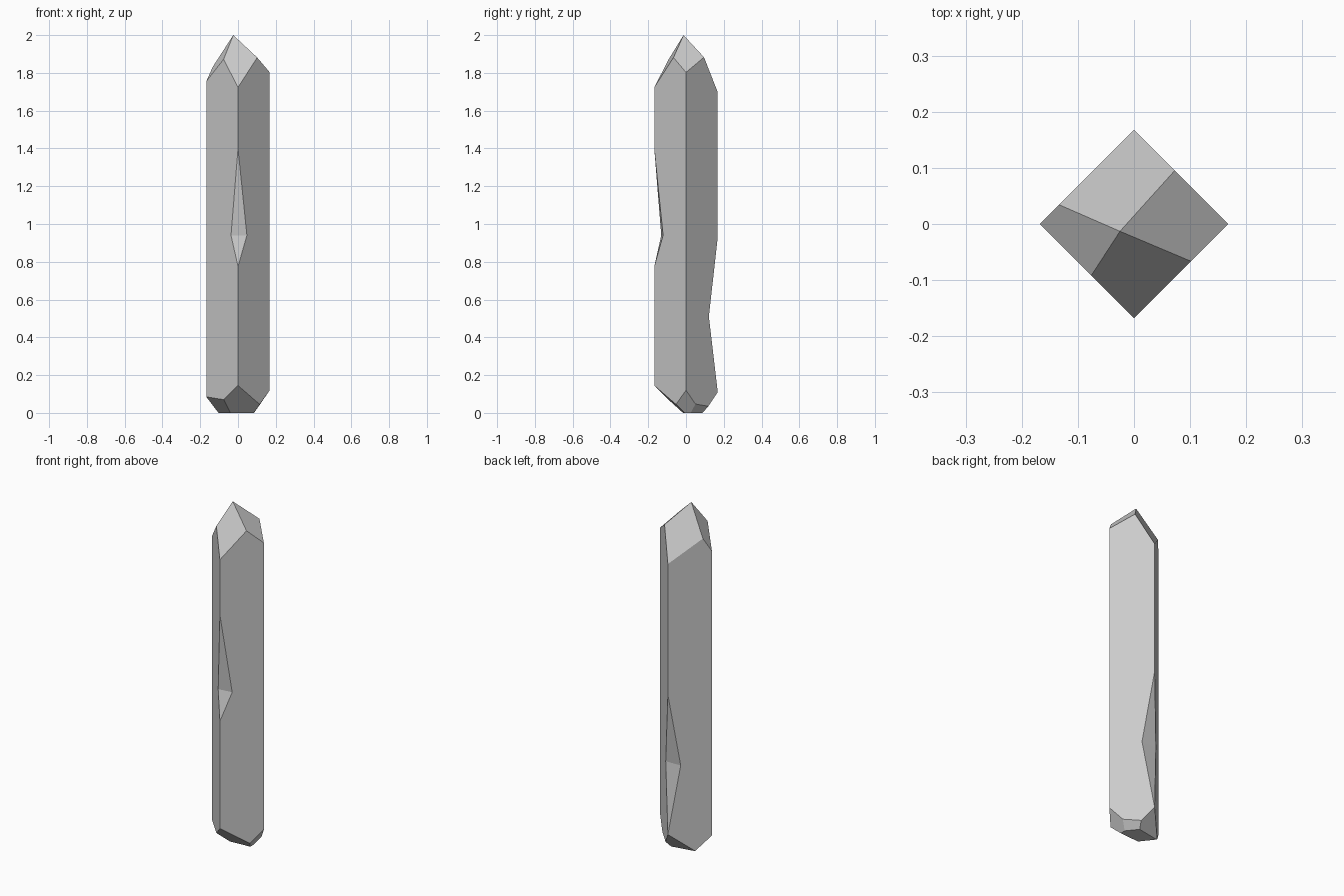
import bpy, bmesh
from mathutils import Vector

if "Cube" in bpy.data.objects:
    bpy.data.objects.remove(bpy.data.objects["Cube"])

R = 0.168
CENTRE = Vector((0, 0, 1))


def link(bm, name):
    bmesh.ops.recalc_face_normals(bm, faces=bm.faces)
    mesh = bpy.data.meshes.new(name)
    bm.to_mesh(mesh)
    bm.free()
    ob = bpy.data.objects.new(name, mesh)
    bpy.context.collection.objects.link(ob)
    return ob


def cut_facet(bm, a, b, c):
    """Slice off everything beyond the plane through three points and cap it."""
    a, b, c = Vector(a), Vector(b), Vector(c)
    n = (b - a).cross(c - a).normalized()
    if n.dot(a - CENTRE) < 0:
        n = -n
    geom = bm.verts[:] + bm.edges[:] + bm.faces[:]
    bmesh.ops.bisect_plane(bm, geom=geom, dist=1e-6, plane_co=a, plane_no=n,
                           clear_outer=True)
    rim = [e for e in bm.edges if e.is_boundary]
    if rim:
        bmesh.ops.holes_fill(bm, edges=rim, sides=0)


def notch_cutter(top, bottom, left, right):
    """Wedge whose inner edge runs left-right and opens out past the corner."""
    top, bottom, left, right = map(Vector, (top, bottom, left, right))
    mid = (left + right) / 2
    bm = bmesh.new()
    for side in (-2, 2):
        shift = (right - left) * side
        for p in (mid, mid + (top - mid) * 2.5, mid + (bottom - mid) * 2.5):
            bm.verts.new(p + shift)
    bmesh.ops.convex_hull(bm, input=bm.verts[:])
    ob = link(bm, "notch_cutter")
    ob.hide_render = True
    return ob


# Square shaft standing on its corner axes
bm = bmesh.new()
bmesh.ops.create_cone(bm, cap_ends=True, segments=4, radius1=R, radius2=R, depth=2.4)
for v in bm.verts:
    x, y = v.co.x, v.co.y
    if abs(abs(x) - abs(y)) < 1e-4:      # put corners on the x and y axes
        v.co.x, v.co.y = (x - y), (x + y)
        v.co.xy = v.co.xy.normalized() * R
    v.co.z += 1.2

# Pointed tip: four facets around an off-centre apex
apex = (-0.025, -0.013, 2.0)
ridge = [(-0.135, 0.035, 1.83), (0.075, 0.098, 1.88),
         (0.103, -0.067, 1.88), (-0.077, -0.093, 1.87)]
for i in range(4):
    cut_facet(bm, apex, ridge[i], ridge[(i + 1) % 4])

# Chipped foot: front, left, back, right and back-right facets
front_left, front_right = (-0.075, -0.093, 0.07), (0.115, -0.053, 0.045)
right_back, back_right = (0.118, 0.05, 0.047), (0.05, 0.118, 0.035)
for facet in [((0, -R, 0.145), front_left, front_right),
              ((-R, 0, 0.085), front_left, (-0.04, -0.016, 0)),
              ((0, R, 0.11), (-0.106, 0.062, 0), back_right),
              ((R, 0, 0.12), front_right, right_back),
              (right_back, back_right, (0.085, 0.025, 0))]:
    cut_facet(bm, *facet)
crystal = link(bm, "crystal_shaft")

# Chips along the front and back corners
chips = [((0, -R, 1.40), (0, -R, 0.775), (-0.037, -0.131, 0.94), (0.047, -0.121, 0.94)),
         ((0, R, 0.93), (0, R, 0.11), (-0.049, 0.119, 0.51), (0.047, 0.121, 0.51))]
bpy.context.view_layer.objects.active = crystal
for chip in chips:
    cutter = notch_cutter(*chip)
    mod = crystal.modifiers.new("chip", 'BOOLEAN')
    mod.operation, mod.solver, mod.object = 'DIFFERENCE', 'EXACT', cutter
    bpy.ops.object.modifier_apply(modifier=mod.name)
    bpy.data.objects.remove(cutter)
